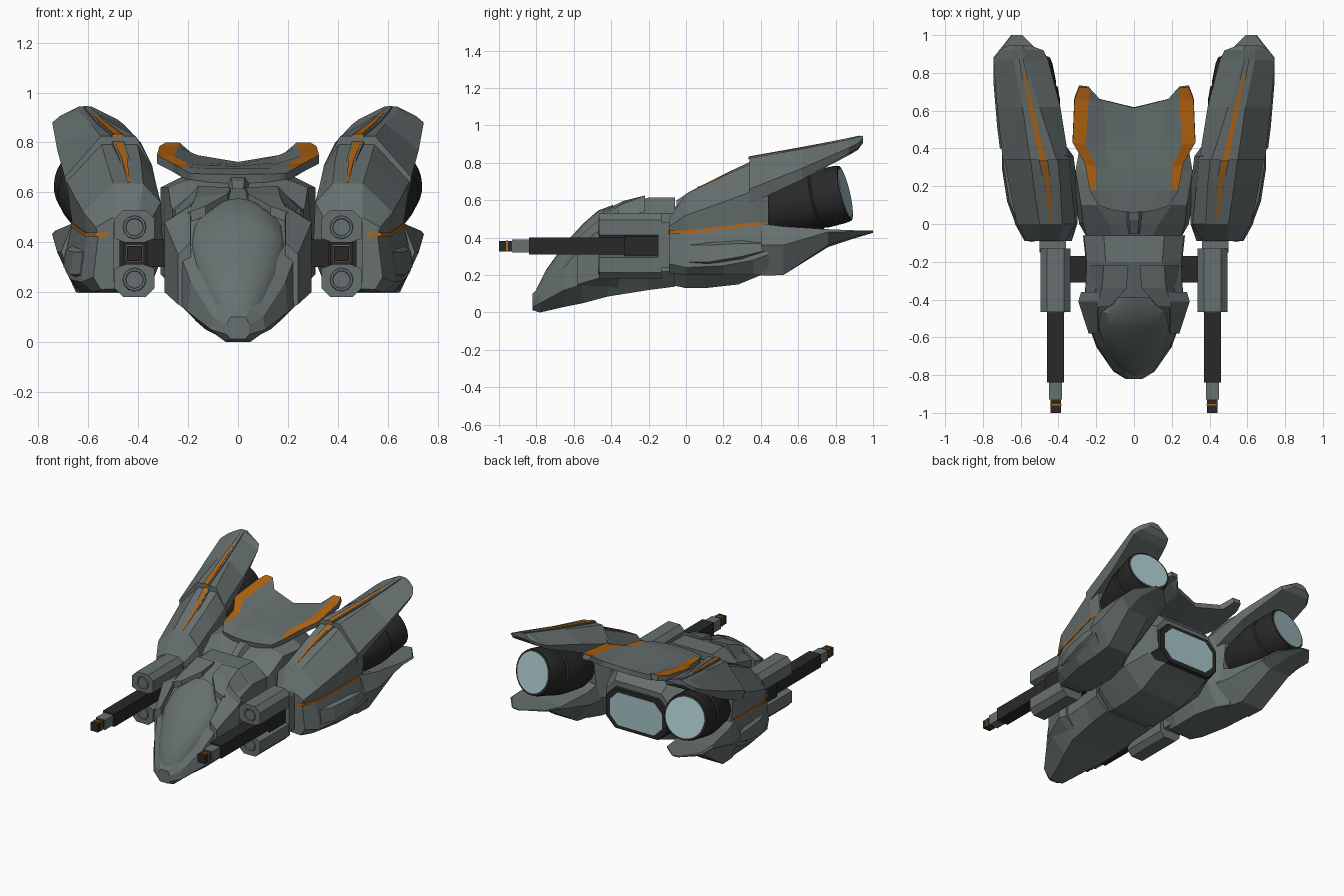
import bpy, bmesh, math
from mathutils import Matrix, Vector


def mat(name, r, g, b):
    m = bpy.data.materials.new(name)
    m.diffuse_color = (r, g, b, 1)
    return m


GREY = mat("hull grey", 0.135, 0.165, 0.16)
DARK = mat("dark metal", 0.022, 0.022, 0.022)
ORANGE = mat("orange trim", 0.46, 0.13, 0.005)
GLOW = mat("pale engine glow", 0.38, 0.56, 0.58)


def finish(bm, name, mats, mirror=False, smooth=False):
    me = bpy.data.meshes.new(name)
    bm.to_mesh(me)
    bm.free()
    ob = bpy.data.objects.new(name, me)
    bpy.context.collection.objects.link(ob)
    for m in mats:
        me.materials.append(m)
    if mirror:
        ob.modifiers.new("mirror", 'MIRROR').use_mirror_merge = False
    if smooth:
        bpy.ops.object.select_all(action='DESELECT')
        ob.select_set(True)
        bpy.context.view_layer.objects.active = ob
        bpy.ops.object.shade_smooth_by_angle(angle=math.radians(35))
    return ob


def loft(name, rings, m=GREY, mirror=False, smooth=False, inset=None):
    """Skin closed rings of 3D points and cap both ends."""
    bm = bmesh.new()
    vs = [[bm.verts.new(p) for p in r] for r in rings]
    n = len(vs[0])
    for a, b in zip(vs, vs[1:]):
        for i in range(n):
            j = (i + 1) % n
            bm.faces.new((a[i], a[j], b[j], b[i]))
    front = bm.faces.new(vs[0])
    bm.faces.new(vs[-1])
    bmesh.ops.recalc_face_normals(bm, faces=bm.faces[:])
    if inset:
        bmesh.ops.inset_individual(bm, faces=[front], thickness=inset[0], depth=0)
        bmesh.ops.inset_individual(bm, faces=[front], thickness=0.004, depth=inset[1])
    return finish(bm, name, [m], mirror, smooth)


def sections(table):
    """(y, [x, z, x, z ...]) rows to rings."""
    return [[(f[i], y, f[i + 1]) for i in range(0, len(f), 2)] for y, f in table]


def symmetric(table):
    """Half profiles mirrored across x = 0 to closed rings."""
    return [r + [(-x, y, z) for x, y, z in reversed(r)] for r in sections(table)]


def box(name, x0, x1, y0, y1, z0, z1, m=GREY):
    f = [x0, z0, x1, z0, x1, z1, x0, z1]
    return loft(name, sections([(y0, f), (y1, f)]), m, True)


def ribbon(name, path, h, m=ORANGE):
    """Thin strip through (x, y, z, half width) points."""
    rings = [[(x - w, y, z - h), (x + w, y, z - h), (x + w, y, z + h), (x - w, y, z + h)]
             for x, y, z, w in path]
    return loft(name, rings, m, True)


# Front fuselage: top edge, shoulder, lower side, keel
loft("front_fuselage", symmetric([
    (-.82, [.03, .10, .045, .07, .045, .03, .03, .012]),
    (-.78, [.05, .14, .10, .10, .11, .05, .05, 0]),
    (-.65, [.10, .31, .19, .24, .20, .12, .09, .03]),
    (-.55, [.12, .42, .235, .36, .235, .15, .13, .05]),
    (-.42, [.12, .53, .26, .47, .26, .20, .17, .085]),
    (-.20, [.15, .615, .25, .53, .255, .22, .18, .12]),
    (-.06, [.16, .615, .265, .53, .27, .22, .18, .138])]))

# Rear hull
loft("rear_hull", symmetric([
    (-.07, [.10, .56, .25, .50, .25, .25, .16, .145]),
    (0, [.13, .60, .27, .55, .29, .25, .17, .13]),
    (.10, [.20, .65, .28, .62, .31, .27, .17, .13]),
    (.28, [.22, .665, .31, .62, .31, .28, .17, .15]),
    (.45, [.20, .65, .28, .53, .26, .32, .18, .22]),
    (.53, [.18, .57, .25, .49, .24, .33, .17, .25])]))
loft("spine_ridge", symmetric([
    (-.05, [.02, .60, .035, .55]), (.02, [.025, .645, .05, .58]), (.10, [.03, .67, .06, .62])]))

# Smooth canopy dome
canopy = []
for y, w, zb, zt in [(-.812, .03, .05, .10), (-.75, .095, .12, .225), (-.65, .155, .22, .365),
                     (-.55, .195, .33, .475), (-.47, .18, .42, .545), (-.39, .10, .50, .575)]:
    canopy.append([(w * math.cos(math.pi * k / 12), y,
                    zb + (zt - zb) * math.sin(math.pi * k / 12) ** .8) for k in range(13)])
loft("canopy", canopy, smooth=True)

# Cheek armour and roof brow
loft("cheek_plate", sections([
    (-.58, [.19, .40, .24, .35, .24, .15, .18, .12]),
    (-.41, [.19, .545, .295, .48, .295, .20, .20, .13]),
    (-.36, [.18, .56, .28, .49, .275, .20, .20, .13])]), mirror=True)
loft("roof_brow", sections([
    (-.44, [.13, .50, .13, .545, .20, .52, .20, .48]),
    (-.34, [.04, .54, .04, .595, .17, .58, .22, .50]),
    (-.22, [.03, .56, .03, .62, .16, .625, .24, .54])]), mirror=True)

# Dorsal plate with orange edges on its top side
rows = [[(0, .06, .672), (.10, .07, .673), (.17, .09, .675), (.19, .10, .675)],
        [(0, .18, .695), (.13, .18, .695), (.20, .18, .70), (.235, .18, .70)],
        [(0, .30, .705), (.13, .30, .708), (.20, .30, .715), (.26, .32, .715)],
        [(0, .43, .71), (.15, .43, .72), (.255, .42, .745), (.325, .43, .75)],
        [(0, .60, .72), (.16, .64, .748), (.24, .66, .782), (.315, .66, .785)],
        [(0, .615, .722), (.18, .66, .752), (.235, .72, .80), (.29, .725, .80)]]
bm = bmesh.new()
grid = [[bm.verts.new(p) for p in [(-x, y, z) for x, y, z in r[:0:-1]] + r] for r in rows]
for i in range(len(grid) - 1):
    for c in range(6):
        f = bm.faces.new((grid[i][c], grid[i][c + 1], grid[i + 1][c + 1], grid[i + 1][c]))
        f.material_index = int(i > 0 and c in (0, 5))
plate = finish(bm, "dorsal_plate", [GREY, ORANGE])
sol = plate.modifiers.new("thickness", 'SOLIDIFY')
sol.thickness, sol.offset = .035, -1
sol.material_offset = sol.material_offset_rim = -1


# Central engine: chamfered frame and glowing window
def window(w, z0, z1, c):
    return [w - c, z1, w, z1 - c, w, z0 + c, w - c, z0]


loft("central_engine_frame", symmetric([
    (.47, window(.25, .24, .54, .07)), (.55, window(.235, .25, .53, .07))]), DARK)
loft("central_engine_glow", symmetric([
    (.54, window(.20, .275, .505, .06)), (.554, window(.20, .275, .505, .06))]), GLOW)

# Side nacelles: core, upper fin, lower fin
loft("nacelle_core", sections([
    (-.09, [.36, .47, .40, .50, .50, .50, .57, .46, .56, .43, .58, .26, .55, .21, .38, .22, .33, .33]),
    (0, [.31, .56, .38, .635, .50, .635, .62, .52, .605, .43, .63, .24, .58, .20, .36, .20, .30, .35]),
    (.20, [.33, .64, .39, .73, .53, .73, .66, .59, .64, .45, .67, .25, .62, .20, .36, .20, .30, .35]),
    (.36, [.345, .71, .405, .80, .55, .80, .69, .65, .665, .475, .69, .28, .63, .20, .40, .20, .32, .36]),
    (.44, [.41, .66, .45, .72, .60, .72, .67, .62, .66, .48, .70, .31, .64, .20, .45, .20, .38, .36])]),
    mirror=True)
loft("upper_fin", sections([
    (.34, [.36, .60, .345, .71, .41, .825, .55, .825, .695, .66, .68, .58]),
    (.62, [.40, .74, .39, .80, .50, .875, .59, .875, .725, .77, .70, .71]),
    (.87, [.47, .84, .455, .87, .58, .925, .64, .925, .745, .88, .73, .85]),
    (.92, [.49, .87, .48, .89, .58, .94, .64, .94, .715, .905, .70, .88]),
    (.945, [.56, .905, .55, .915, .59, .945, .635, .945, .665, .93, .66, .91])]), mirror=True)
loft("lower_fin", sections([
    (.40, [.38, .46, .665, .475, .71, .36, .64, .197, .45, .197, .36, .34]),
    (.52, [.40, .42, .70, .46, .725, .36, .65, .20, .48, .20, .38, .34]),
    (.76, [.44, .40, .735, .445, .745, .43, .68, .36, .52, .35, .44, .385]),
    (.88, [.47, .415, .735, .44, .745, .432, .68, .40, .55, .39, .47, .405]),
    (1.0, [.59, .432, .645, .437, .65, .433, .64, .428, .60, .426, .59, .429])]), mirror=True)
loft("side_armour", sections([
    (.02, [.60, .37, .622, .36, .635, .27, .60, .25]),
    (.12, [.61, .39, .66, .36, .672, .27, .61, .24]),
    (.30, [.64, .40, .69, .37, .70, .30, .64, .26]),
    (.42, [.65, .39, .69, .37, .70, .33, .65, .30])]), mirror=True)

# Orange stripes set in raised grey ridges, and along the waist
ribbon("core_ridge", [(.435, -.02, .60, .008), (.455, .20, .729, .02), (.482, .345, .80, .024)], .006, GREY)
ribbon("fin_ridge", [(.482, .335, .825, .024), (.545, .62, .876, .022), (.61, .93, .94, .01)], .006, GREY)
ribbon("core_crest_stripe", [(.438, .01, .635, .004), (.455, .20, .732, .011), (.482, .35, .803, .015)], .006)
ribbon("fin_crest_stripe", [(.482, .333, .828, .015), (.545, .62, .879, .011), (.586, .82, .917, .003)], .006)
ribbon("waist_stripe", [(.53, -.095, .43, .01), (.565, -.088, .43, .01), (.604, 0, .43, .007),
                        (.638, .20, .452, .007), (.663, .36, .474, .007), (.66, .42, .474, .007)], .008)

# Nacelle thrusters: turned profile along a splayed, raised axis
axis = Vector((math.sin(math.radians(10)), math.cos(math.radians(10)), .23)).normalized()
place = Matrix.Translation((.59, .85, .637)) @ axis.to_track_quat('Z', 'Y').to_matrix().to_4x4()


def turned(name, profile, m, at=place, n=32):
    rings = [[at @ Vector((r * math.cos(k * math.tau / n), r * math.sin(k * math.tau / n), h))
              for k in range(n)] for r, h in profile]
    return loft(name, rings, m, True, True)


turned("thruster", [(.10, -.47), (.135, -.40), (.162, -.23), (.162, -.16), (.152, -.15),
                    (.158, -.13), (.156, -.03), (.150, 0)], DARK)
turned("thruster_glow", [(.136, -.01), (.136, .004)], GLOW)

# Gun pods, mounts and barrels
pod = [.335, .415, .335, .495, .37, .53, .46, .53, .495, .495, .495, .415, .455, .40, .375, .40]
low = [v if i % 2 == 0 else .71 - v for i, v in enumerate(pod)]
for name, f, z in (("upper", pod, .46), ("lower", low, .25)):
    loft(name + "_gun_pod", sections([(-.465, f), (-.13, f)]), mirror=True)
    ring = Matrix.Translation((.415, -.462, z)) @ Matrix.Rotation(math.pi / 2, 4, 'X')
    turned(name + "_pod_lens", [(.048, 0), (.045, .009), (.036, .009), (.034, .005)], GREY, ring, 12)
box("pod_connector", .36, .50, -.15, -.06, .24, .48)
box("gun_mount", .36, .475, -.33, -.15, .30, .41, DARK)
box("gun_strut", .24, .37, -.31, -.17, .30, .41, DARK)
box("gun_barrel", .37, .46, -.84, -.32, .31, .40, DARK)
box("gun_muzzle", .38, .45, -.93, -.84, .32, .39)
box("gun_tip", .387, .443, -1.0, -.93, .327, .383, DARK)
box("gun_tip_band", .385, .445, -.962, -.952, .325, .385, ORANGE)
